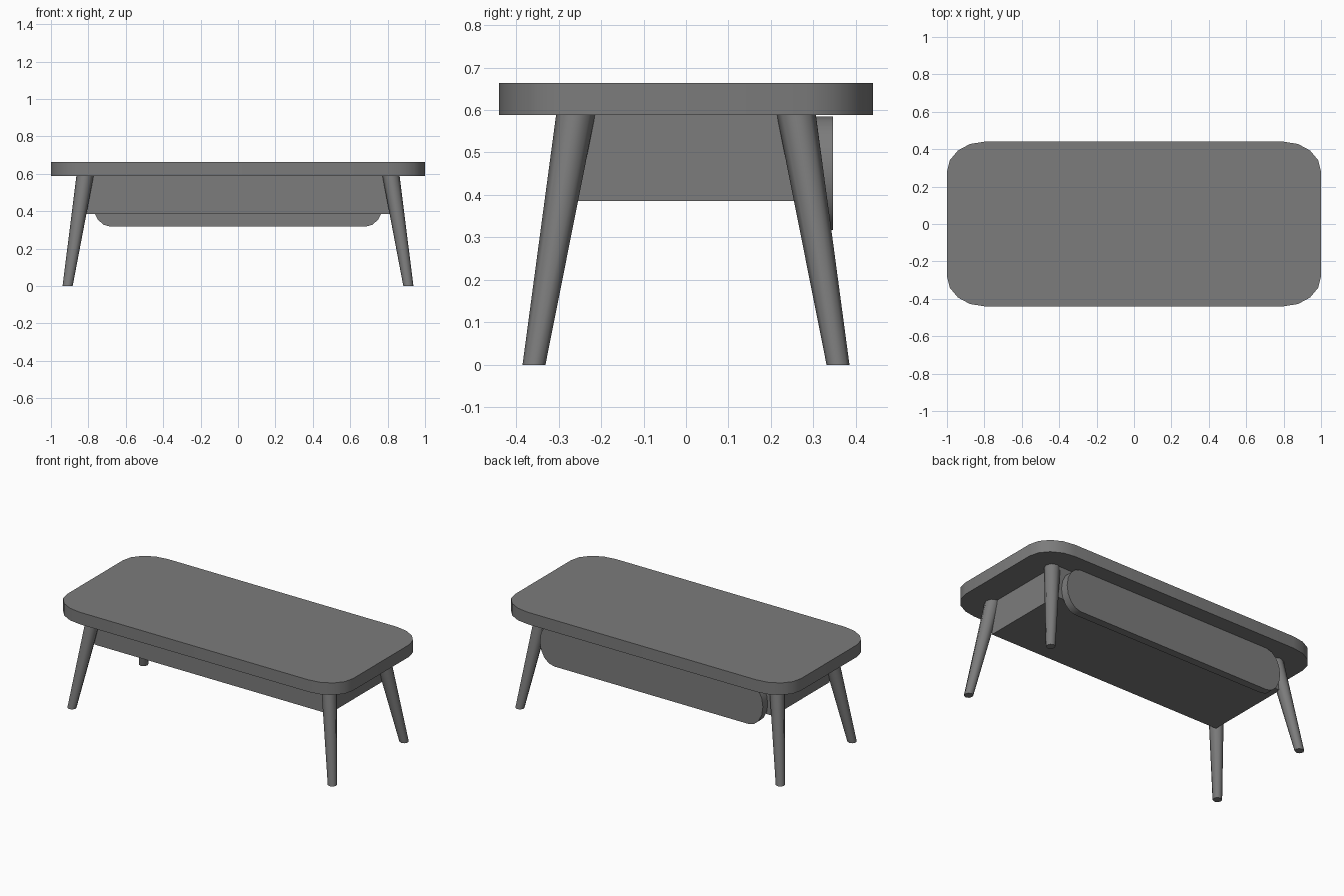
import bpy
import bmesh
from math import cos, sin, pi, radians
from mathutils import Vector

old = bpy.data.objects.get("Cube")
if old:
    bpy.data.objects.remove(old)

GREY = (0.2, 0.2, 0.2, 1)
grey = bpy.data.materials.new("grey")
grey.use_nodes = True
grey.diffuse_color = GREY
grey.node_tree.nodes["Principled BSDF"].inputs["Base Color"].default_value = GREY


def loft(name, lower, upper):
    """Closed solid between two matching loops, smooth around its curves."""
    bm = bmesh.new()
    a = [bm.verts.new(p) for p in lower]
    b = [bm.verts.new(p) for p in upper]
    n = len(a)
    bm.faces.new(a[::-1])
    bm.faces.new(b)
    for i in range(n):
        j = (i + 1) % n
        bm.faces.new((a[i], a[j], b[j], b[i]))
    bmesh.ops.recalc_face_normals(bm, faces=bm.faces)
    mesh = bpy.data.meshes.new(name)
    bm.to_mesh(mesh)
    bm.free()
    mesh.materials.append(grey)
    obj = bpy.data.objects.new(name, mesh)
    bpy.context.collection.objects.link(obj)
    bpy.ops.object.select_all(action="DESELECT")
    obj.select_set(True)
    bpy.context.view_layer.objects.active = obj
    bpy.ops.object.shade_smooth_by_angle(angle=radians(50))


def rounded(half_u, half_v, ru, rv, steps=4):
    """Rectangle outline with elliptical corners."""
    points = []
    for corner, (su, sv) in enumerate(((1, 1), (-1, 1), (-1, -1), (1, -1))):
        for k in range(steps + 1):
            t = (corner + k / steps) * pi / 2
            p = Vector((su * (half_u - ru) + ru * cos(t),
                        sv * (half_v - rv) + rv * sin(t)))
            if not points or (p - points[-1]).length > 1e-4:
                points.append(p)
    if (points[0] - points[-1]).length < 1e-4:
        points.pop()
    return points


def ring(x, y, z, r, sides=8):
    return [(x + r * cos(2 * pi * i / sides), y + r * sin(2 * pi * i / sides), z)
            for i in range(sides)]


# Table top
outline = rounded(1, 0.44, 0.2, 0.16)
loft("table_top", [(u, v, 0.588) for u, v in outline],
     [(u, v, 0.664) for u, v in outline])

# Storage box under the top
box = [(-0.82, -0.262), (0.82, -0.262), (0.82, 0.297), (-0.82, 0.297)]
loft("storage_box", [(x, y, 0.386) for x, y in box],
     [(x, y, 0.588) for x, y in box])

# Drawer front with rounded ends on the back side
outline = rounded(0.78, 0.134, 0.1, 0.134)
loft("drawer_front", [(u, 0.297, 0.451 + v) for u, v in outline],
     [(u, 0.346, 0.451 + v) for u, v in outline])

# Splayed tapered legs
for sx, side in ((1, "left"), (-1, "right")):
    for sy, end in ((-1, "front"), (1, "back")):
        loft(f"{end}_{side}_leg", ring(sx * 0.911, sy * 0.358, 0, 0.027),
             ring(sx * 0.818, sy * 0.26, 0.588, 0.046))
